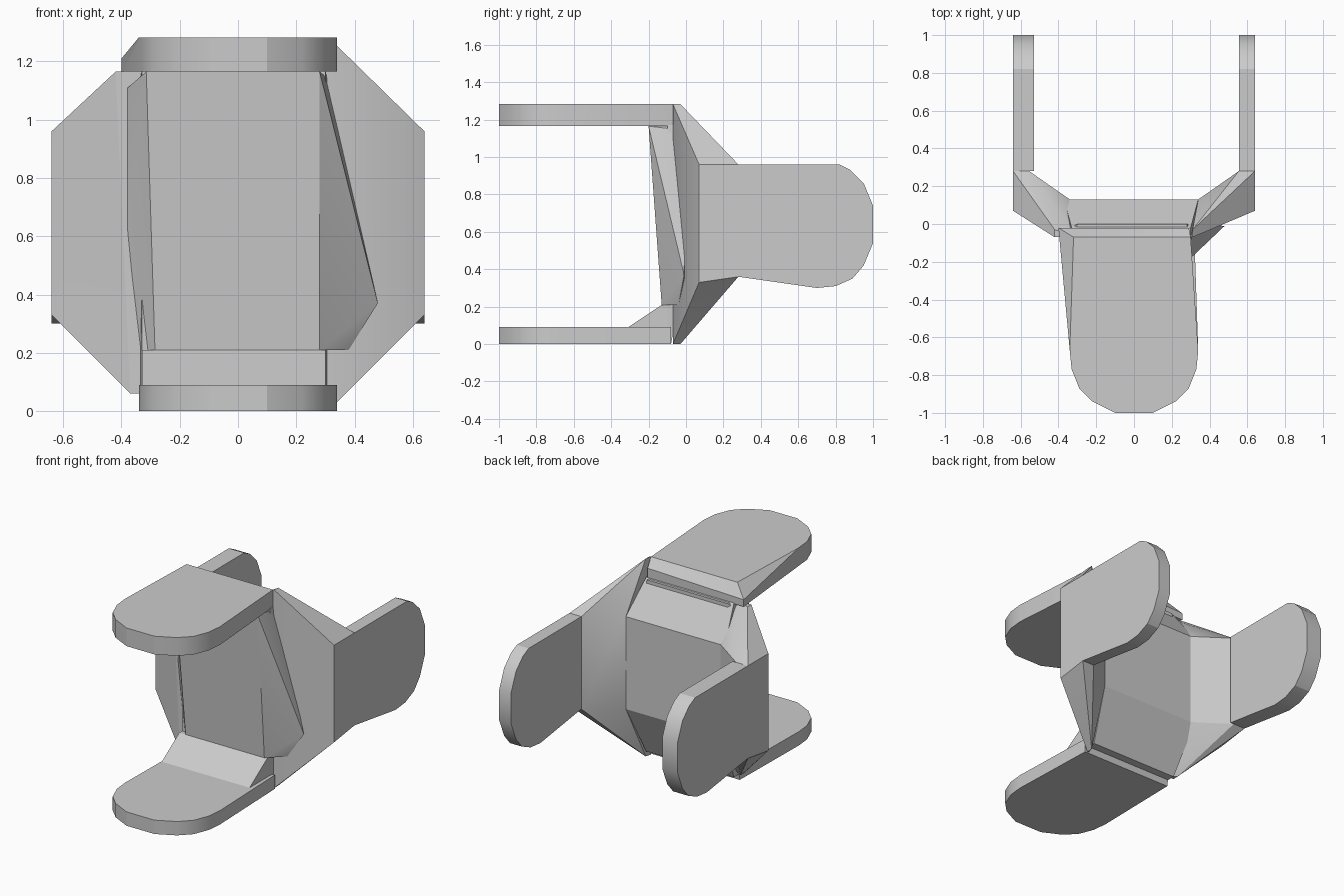
import bpy, bmesh, math

cube = bpy.data.objects.get("Cube")
if cube:
    bpy.data.objects.remove(cube, do_unlink=True)

grey = bpy.data.materials.new("plain_grey")
grey.use_nodes = True
colour = (0.6, 0.6, 0.6, 1)
grey.diffuse_color = colour
grey.node_tree.nodes["Principled BSDF"].inputs["Base Color"].default_value = colour


def solid(name, points):
    """Closed convex part wrapped around its corner points."""
    bm = bmesh.new()
    for p in points:
        bm.verts.new(p)
    hull = bmesh.ops.convex_hull(bm, input=bm.verts)
    spare = {g for g in hull["geom_interior"] + hull["geom_unused"]
             if isinstance(g, bmesh.types.BMVert)}
    bmesh.ops.delete(bm, geom=list(spare), context="VERTS")
    bmesh.ops.dissolve_limit(bm, angle_limit=math.radians(1),
                             verts=bm.verts, edges=bm.edges)
    bmesh.ops.recalc_face_normals(bm, faces=bm.faces)
    mesh = bpy.data.meshes.new(name)
    bm.to_mesh(mesh)
    bm.free()
    mesh.materials.append(grey)
    obj = bpy.data.objects.new(name, mesh)
    bpy.context.collection.objects.link(obj)
    bpy.ops.object.select_all(action="DESELECT")
    obj.select_set(True)
    bpy.context.view_layer.objects.active = obj
    bpy.ops.object.shade_smooth_by_angle(angle=math.radians(25))
    return obj


# Rounded end shared by the two front tabs
half_tip = [(0.34, -0.67), (0.33, -0.77), (0.29, -0.87), (0.22, -0.94), (0.1, -1)]
tip = [(s * x, y) for x, y in half_tip for s in (-1, 1)]

# Upper front tab, wider at the rear on its right side
upper = [(x, y, z) for x, y in tip for z in (1.165, 1.283)]
upper += [(0.3, -0.07, 1.283), (-0.32, -0.07, 1.283)]
upper += [(0.29, -0.02, 1.165), (0.29, -0.02, 1.23)]
upper += [(-0.4, -0.02, 1.165), (-0.4, -0.02, 1.21)]
solid("upper_front_tab", upper)

# Lower front tab and its sloped root
lower = [(x, y, z) for x, y in tip for z in (0, 0.09)]
lower += [(x, -0.08, z) for x in (-0.33, 0.32) for z in (0, 0.09)]
solid("lower_front_tab", lower)
root = [(x, y, z) for x in (-0.33, 0.3)
        for y, z in ((-0.31, 0.09), (-0.13, 0.21), (-0.04, 0.21), (-0.08, 0), (-0.31, 0.03))]
solid("lower_tab_root", root)

# Rear tabs
side_profile = [(0.28, 0.96), (0.28, 0.36), (0.63, 0.31), (0.7, 0.3), (0.8, 0.31),
                (0.89, 0.35), (0.95, 0.42), (1, 0.54), (1, 0.74), (0.95, 0.86),
                (0.88, 0.93), (0.82, 0.96)]
for name, inner, outer in (("left_rear_tab", 0.555, 0.64), ("right_rear_tab", -0.53, -0.64)):
    solid(name, [(x, y, z) for x in (inner, outer) for y, z in side_profile])

# Slanted webs joining the front tabs to the rear tabs
for name, s, top_x, top, low_x, low in (("left_web", 1, 0.31, 1.283, 0.31, 0),
                                        ("right_web", -1, 0.42, 1.165, 0.37, 0.06)):
    web = [(s * 0.64, 0.07, 0.96), (s * 0.64, 0.07, 0.33)]
    web += [(s * x, 0.28, z) for x in (0.555, 0.64) for z in (0.36, 0.96)]
    web += [(s * 0.34, 0.13, z) for z in (0.36, 0.96)]
    web += [(s * x, y, z) for x, z in ((top_x, top), (low_x, low))
            for y in (-0.07, -0.03)]
    web += [(s * 0.3, -0.07, z) for z in (low, top)]
    solid(name, web)

# Central hub with bevelled back
hub = [(x, 0.13, z) for x in (-0.37, 0.34) for z in (0.36, 0.96)]
hub += [(x, 0.1, 0.3) for x in (-0.33, 0.3)]
hub += [(x, y, z) for x in (-0.33, 0.3) for y in (-0.1, -0.02) for z in (0.04, 1.17)]
solid("hub", hub)

# Front panel with angled flanks
panel = [(-0.315, -0.2, 1.165), (0.28, -0.2, 1.165), (-0.285, -0.13, 0.21), (0.28, -0.13, 0.21)]
panel += [(-0.39, -0.05, 1.1), (-0.39, -0.05, 0.55), (-0.35, -0.05, 0.21)]
panel += [(0.48, -0.01, 0.37), (0.38, -0.04, 0.21), (0.3, -0.07, 1.15)]
panel += [(x, 0, z) for x in (-0.3, 0.28) for z in (0.21, 1.165)]
solid("front_panel", panel)
